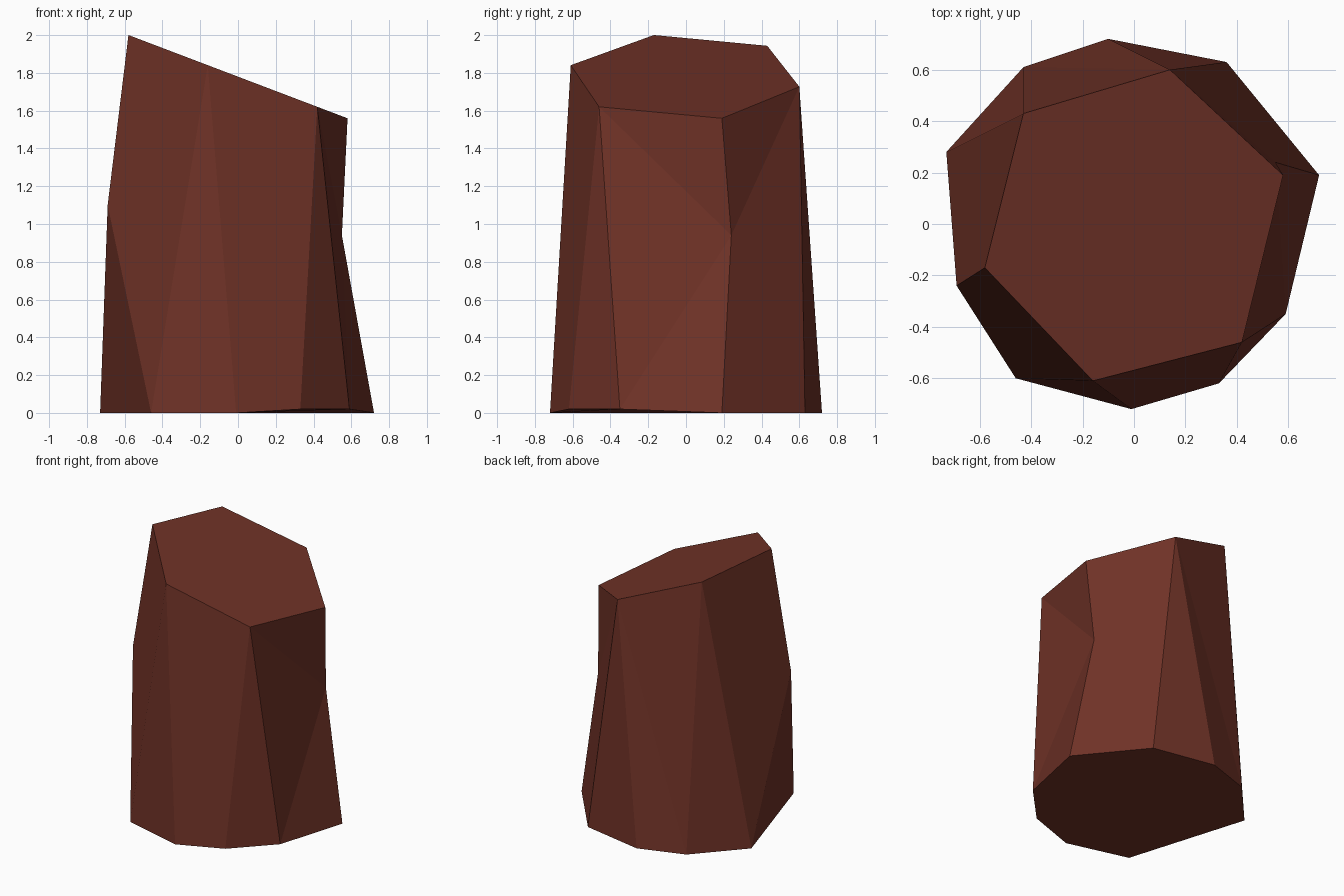
import bpy
import bmesh

cube = bpy.data.objects.get("Cube")
if cube:
    bpy.data.objects.remove(cube, do_unlink=True)

# Bark-brown material for the whole stump
brown = bpy.data.materials.new("dark_red_brown")
brown.use_nodes = True
colour = (0.16, 0.032, 0.02, 1)
brown.diffuse_color = colour
brown.node_tree.nodes["Principled BSDF"].inputs["Base Color"].default_value = colour

# Footprint ring (x, y), counter-clockwise from the left side
foot = dict(a=(0.72, 0.19), b=(0.36, 0.63), c=(-0.10, 0.72), d=(-0.43, 0.61),
            e=(-0.73, 0.28), f=(-0.46, -0.60), g=(-0.01, -0.72),
            h=(0.33, -0.62), i=(0.59, -0.35))
# Slanted cut ring (x, y); its height follows a tilted plane
cut = dict(A=(0.58, 0.19), B=(0.14, 0.60), C=(-0.43, 0.43),
           D=(-0.58, -0.17), E=(-0.16, -0.61), F=(0.42, -0.46))
# Dent on one side, bulge on the other
middle = dict(n=(0.55, 0.24, 0.94), m=(-0.69, -0.24, 1.10))


def cut_height(x):
    return 1.78 - 0.38 * x


bm = bmesh.new()
corner = {}
for name, (x, y) in foot.items():
    lift = 0.02 if name in "hi" else 0
    corner[name] = bm.verts.new((x, y, lift))
for name, (x, y) in cut.items():
    corner[name] = bm.verts.new((x, y, cut_height(x)))
for name, place in middle.items():
    corner[name] = bm.verts.new(place)

# Underside, cut top, then the chiselled facets around the side
facets = ["abcdefghi", "ABCDEF",
          "ABn", "Bnab", "Bbc", "Bcd", "BdC", "Cde", "CemD", "mef",
          "DmfE", "Efg", "EghF", "Fhi", "Fin", "ina", "FnA"]
for facet in facets:
    bm.faces.new([corner[letter] for letter in facet])
bmesh.ops.recalc_face_normals(bm, faces=bm.faces[:])

mesh = bpy.data.meshes.new("stump")
bm.to_mesh(mesh)
bm.free()
mesh.materials.append(brown)
stump = bpy.data.objects.new("stump", mesh)
bpy.context.collection.objects.link(stump)
